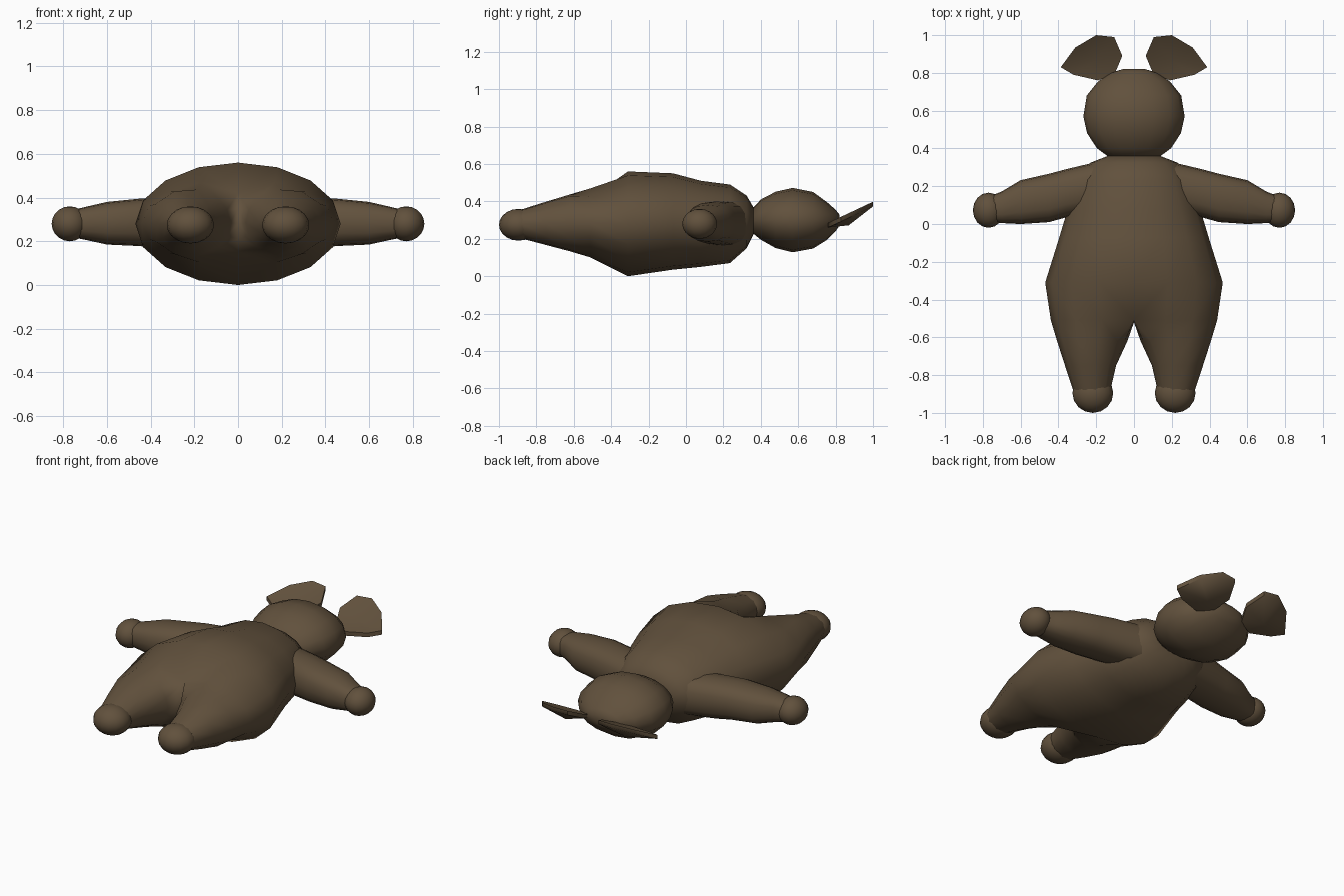
import bpy, bmesh, math
from mathutils import Vector

if "Cube" in bpy.data.objects:
    bpy.data.objects.remove(bpy.data.objects["Cube"])

brown = bpy.data.materials.new("brown plush")
brown.diffuse_color = (0.12, 0.082, 0.046, 1)
brown.use_nodes = True
brown.node_tree.nodes["Principled BSDF"].inputs["Base Color"].default_value = brown.diffuse_color


def spow(v, p):
    return math.copysign(abs(v) ** p, v)


def bridge(bm, a, b, closed=True):
    n = len(a)
    for i in range(n if closed else n - 1):
        j = (i + 1) % n
        bm.faces.new((a[i], a[j], b[j], b[i]))


def finish(bm, name, mirror=True, angle=65):
    bmesh.ops.recalc_face_normals(bm, faces=bm.faces)
    me = bpy.data.meshes.new(name)
    bm.to_mesh(me)
    bm.free()
    me.materials.append(brown)
    for p in me.polygons:
        p.use_smooth = True
    me.set_sharp_from_angle(angle=math.radians(angle))
    ob = bpy.data.objects.new(name, me)
    bpy.context.collection.objects.link(ob)
    if mirror:
        ob.modifiers.new("mirror", "MIRROR").merge_threshold = 0.001
    return ob


def ring(bm, fn, angles):
    return [bm.verts.new(fn(math.cos(math.radians(a)), math.sin(math.radians(a)))) for a in angles]


def ball(name, centre, radii):
    bm = bmesh.new()
    bmesh.ops.create_uvsphere(bm, u_segments=16, v_segments=10, radius=1)
    for v in bm.verts:
        v.co = Vector(c + r * k for c, r, k in zip(centre, radii, v.co))
    finish(bm, name)


# torso half: y, half width, bottom z, top z
torso = [(0.36, 0.14, 0.22, 0.37), (0.325, 0.23, 0.15, 0.43), (0.235, 0.30, 0.07, 0.49),
         (0.08, 0.35, 0.05, 0.51), (-0.07, 0.395, 0.035, 0.55), (-0.31, 0.47, 0.0, 0.56),
         (-0.51, 0.44, 0.085, 0.485)]
bm = bmesh.new()
half = [-90 + 22.5 * i for i in range(9)]
prev = None
for y, w, zb, zt in torso:
    cur = ring(bm, lambda c, s: (w * c if abs(c) > 1e-6 else 0, y, (zb + zt) / 2 + (zt - zb) / 2 * s), half)
    if prev:
        bridge(bm, prev, cur, False)
    else:
        bm.faces.new(cur)
    prev = cur

# groove between the legs
prev[0].co.z, prev[-1].co.z = 0.15, 0.42
prev = prev + [bm.verts.new((0, -0.52, z)) for z in (0.35, 0.28, 0.21)]

# leg continues from the torso: y, inner x, outer x, bottom z, top z
legs = [(-0.62, 0.035, 0.407, 0.13, 0.44), (-0.75, 0.095, 0.365, 0.165, 0.40),
        (-0.88, 0.125, 0.322, 0.20, 0.358)]
leg_angles = [-135 + 33.75 * i for i in range(9)] + [157.5, 180, 202.5]
for y, x0, x1, zb, zt in legs:
    cur = ring(bm, lambda c, s: ((x0 + x1) / 2 + (x1 - x0) / 2 * c, y,
                                 (zb + zt) / 2 + (zt - zb) / 2 * s), leg_angles)
    bridge(bm, prev, cur)
    prev = cur
bm.faces.new(prev)
finish(bm, "torso_and_legs")

ball("feet", (0.218, -0.895, 0.275), (0.108, 0.105, 0.085))

# arms: x, low y, high y, bottom z, top z
arms = [(0.15, 0.08, 0.34, 0.16, 0.40), (0.36, 0.035, 0.29, 0.17, 0.40), (0.45, 0.01, 0.266, 0.178, 0.395),
        (0.60, 0.0, 0.232, 0.185, 0.38), (0.70, 0.005, 0.172, 0.207, 0.357), (0.77, 0.01, 0.145, 0.22, 0.34)]
full = [22.5 * i for i in range(16)]
bm = bmesh.new()
prev = None
for x, y0, y1, zb, zt in arms:
    cur = ring(bm, lambda c, s: (x, (y0 + y1) / 2 + (y1 - y0) / 2 * spow(c, 0.8),
                                 (zb + zt) / 2 + (zt - zb) / 2 * spow(s, 0.8)), full)
    if prev:
        bridge(bm, prev, cur)
    prev = cur
bm.faces.new(prev)
finish(bm, "arms")

ball("hands", (0.77, 0.073, 0.28), (0.083, 0.093, 0.08))

# head: y, half width, bottom z, top z
head = [(0.345, 0.12, 0.24, 0.35), (0.40, 0.195, 0.195, 0.41), (0.48, 0.248, 0.15, 0.452),
        (0.57, 0.268, 0.128, 0.472), (0.68, 0.25, 0.148, 0.45), (0.755, 0.19, 0.195, 0.395),
        (0.80, 0.12, 0.24, 0.355), (0.82, 0.06, 0.27, 0.33)]
bm = bmesh.new()
prev = None
for y, w, zb, zt in head:
    cur = ring(bm, lambda c, s: (w * c, y, (zb + zt) / 2 + (zt - zb) / 2 * s), full)
    if prev:
        bridge(bm, prev, cur)
    else:
        bm.faces.new(cur)
    prev = cur
bm.faces.new(prev)
finish(bm, "head", mirror=False)

# ears: tilted dished plates with a thin rim
outline = [(0.10, 0.80), (0.062, 0.89), (0.105, 0.99), (0.20, 1.0), (0.31, 0.935),
           (0.388, 0.83), (0.32, 0.79), (0.19, 0.76)]
bm = bmesh.new()


def ear_z(y):
    return 0.29 + (y - 0.77) * 0.47


front = [bm.verts.new((x, y, ear_z(y))) for x, y in outline]
back = [bm.verts.new((x, y, ear_z(y) - 0.025)) for x, y in outline]
bridge(bm, front, back)
for loop, dip in ((front, -0.025), (back, -0.065)):
    hub = bm.verts.new((0.20, 0.87, ear_z(0.87) + dip))
    for i in range(len(loop)):
        bm.faces.new((loop[i], loop[(i + 1) % len(loop)], hub))
finish(bm, "ears", angle=60)
